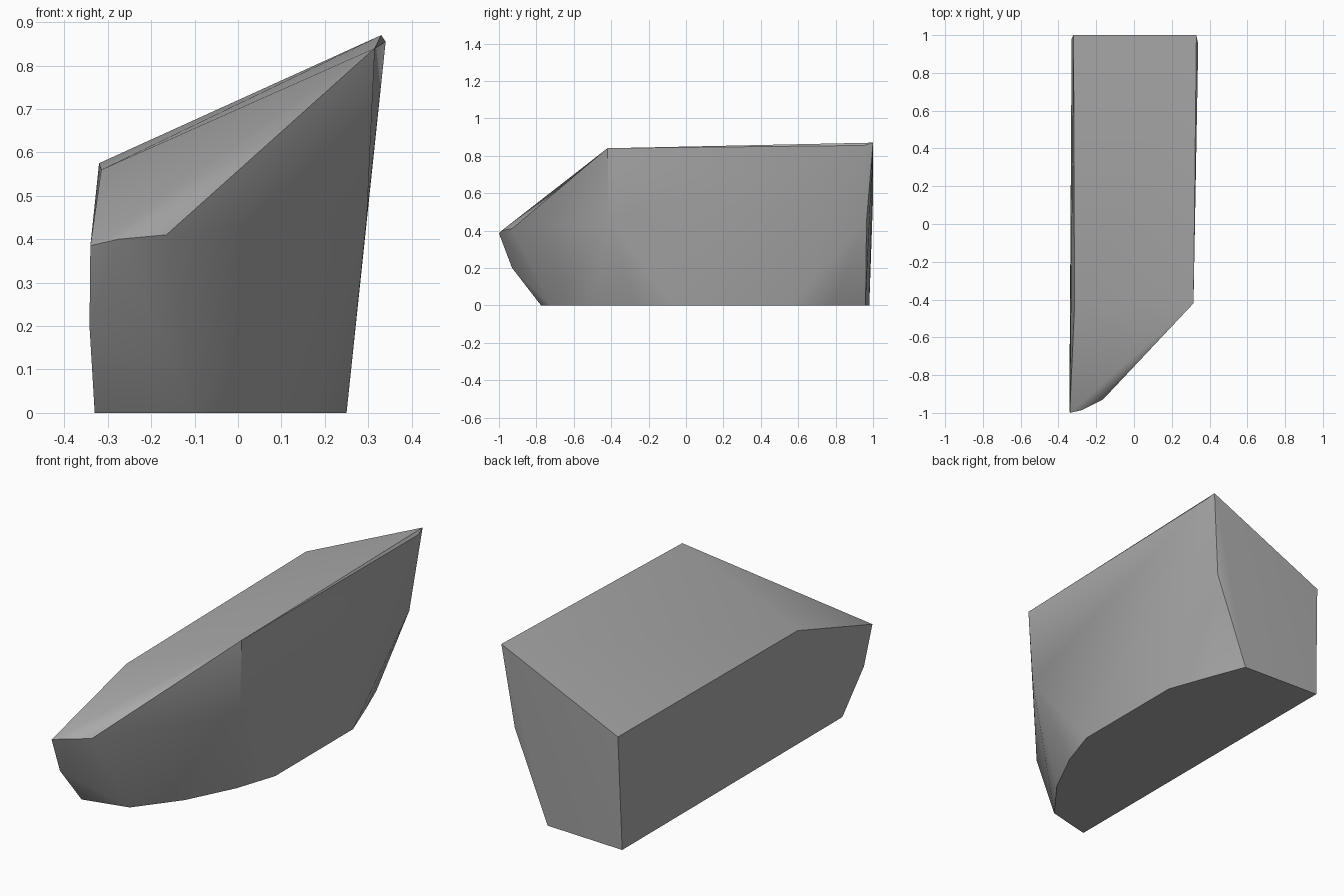
import bpy
import bmesh
import math

# Remove the default cube only
default_cube = bpy.data.objects.get("Cube")
if default_cube:
    bpy.data.objects.remove(default_cube, do_unlink=True)


def make_material(name, color):
    """Flat material whose viewport and render colours agree."""
    material = bpy.data.materials.new(name)
    material.use_nodes = True
    material.diffuse_color = color
    shader = material.node_tree.nodes["Principled BSDF"]
    shader.inputs["Base Color"].default_value = color
    return material


def make_faceted_block(name, sections, material):
    """Skin a set of cross-section points with one convex shell."""
    mesh = bpy.data.meshes.new(name)
    block = bpy.data.objects.new(name, mesh)
    bpy.context.collection.objects.link(block)
    bm = bmesh.new()
    for section in sections:
        for point in section:
            bm.verts.new(point)
    result = bmesh.ops.convex_hull(bm, input=bm.verts[:])
    unused = result["geom_interior"] + result["geom_unused"]
    loose = [item for item in unused if isinstance(item, bmesh.types.BMVert)]
    bmesh.ops.delete(bm, geom=loose, context="VERTS")
    bmesh.ops.recalc_face_normals(bm, faces=bm.faces[:])
    bm.to_mesh(mesh)
    bm.free()
    mesh.materials.append(material)
    return block


# Flat base: straight along the left side, curved along the other
base_outline = [(-.33, .98), (.1, .96), (.17, .78), (.25, .56), (.25, -.06),
                (.18, -.27), (.06, -.51), (-.1, -.72), (-.33, -.775)]
base = [(x, y, 0) for x, y in base_outline]

# Waist bends: rear corner, side corner and nose
waist = [(.28, .965, .45), (.297, -.41, .455), (-.342, -.93, .2)]

# Sloping rim: rear edge, side corners and the low nose
rear_rim = [(-.32, 1, .575), (.33, 1, .87), (.34, .95, .855)]
side_rim = [(.315, -.42, .84), (-.315, -.44, .56)]
nose_rim = [(-.34, -1, .385), (-.275, -.985, .4), (-.165, -.93, .41)]

grey = make_material("plain grey", (.4, .4, .4, 1))
block = make_faceted_block(
    "sloped_block", [base, waist, rear_rim, side_rim, nose_rim], grey)

# Smooth the gentle bends and keep the hard edges
bpy.ops.object.select_all(action="DESELECT")
block.select_set(True)
bpy.context.view_layer.objects.active = block
bpy.ops.object.shade_smooth_by_angle(angle=math.radians(30))
